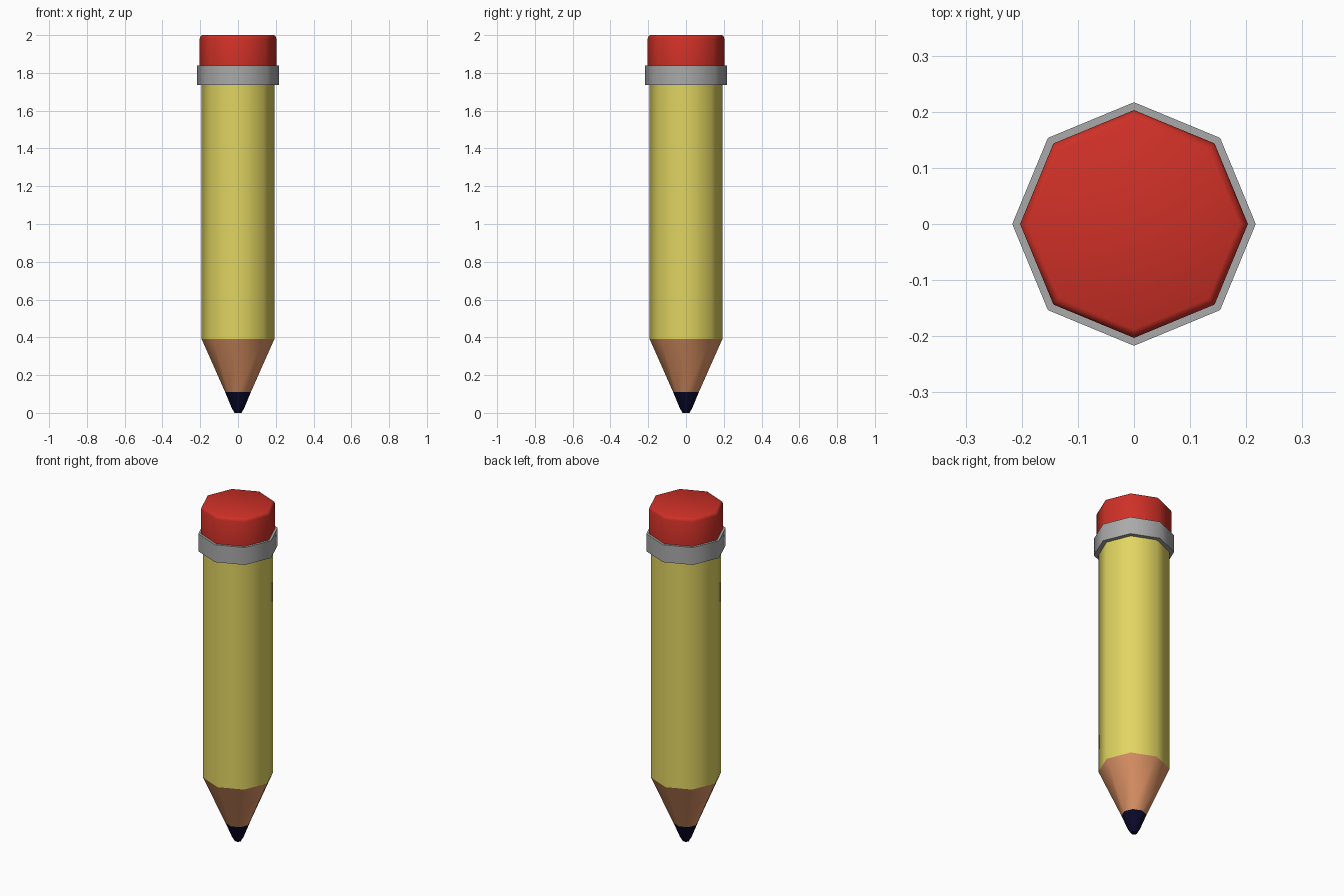
import bpy, bmesh, math

if "Cube" in bpy.data.objects:
    bpy.data.objects.remove(bpy.data.objects["Cube"])

SIDES = 8


def material(name, rgb):
    m = bpy.data.materials.new(name)
    m.diffuse_color = (*rgb, 1.0)
    m.use_nodes = True
    m.node_tree.nodes["Principled BSDF"].inputs["Base Color"].default_value = m.diffuse_color
    return m


def lathe(name, profile, mat, cap_bottom=False, cap_top=False, angle=60):
    """Octagonal shell through (radius, height) points, listed bottom to top."""
    bm = bmesh.new()
    rings = []
    for r, z in profile:
        rings.append([bm.verts.new((r * math.cos(2 * math.pi * i / SIDES),
                                    r * math.sin(2 * math.pi * i / SIDES), z))
                      for i in range(SIDES)])
    for a, b in zip(rings, rings[1:]):
        for i in range(SIDES):
            j = (i + 1) % SIDES
            bm.faces.new((a[i], a[j], b[j], b[i]))
    if cap_bottom:
        bm.faces.new(rings[0][::-1])
    if cap_top:
        bm.faces.new(rings[-1])
    mesh = bpy.data.meshes.new(name)
    bm.to_mesh(mesh)
    bm.free()
    mesh.materials.append(mat)
    ob = bpy.data.objects.new(name, mesh)
    bpy.context.collection.objects.link(ob)
    bpy.ops.object.select_all(action='DESELECT')
    ob.select_set(True)
    bpy.context.view_layer.objects.active = ob
    bpy.ops.object.shade_smooth_by_angle(angle=math.radians(angle))
    return ob


yellow = material("yellow paint", (0.75, 0.66, 0.12))
wood = material("bare wood", (0.72, 0.29, 0.13))
dark = material("dark lead", (0.003, 0.003, 0.025))
metal = material("grey metal", (0.40, 0.40, 0.40))
red = material("red rubber", (0.62, 0.03, 0.02))

# Lead tip and sharpened wood cone
lathe("lead_tip", [(0.018, 0.0), (0.033, 0.025), (0.068, 0.11)], dark, cap_bottom=True)
lathe("wood_cone", [(0.068, 0.11), (0.192, 0.39)], wood)

# Painted shaft
lathe("shaft", [(0.192, 0.39), (0.192, 1.735)], yellow)

# Metal band with lips meeting the shaft and the eraser
lathe("metal_band", [(0.192, 1.735), (0.217, 1.735), (0.217, 1.838), (0.203, 1.838)], metal)

# Eraser with a small bevelled rim
lathe("eraser", [(0.203, 1.838), (0.203, 1.982), (0.198, 1.995), (0.188, 2.0)], red, cap_top=True)
